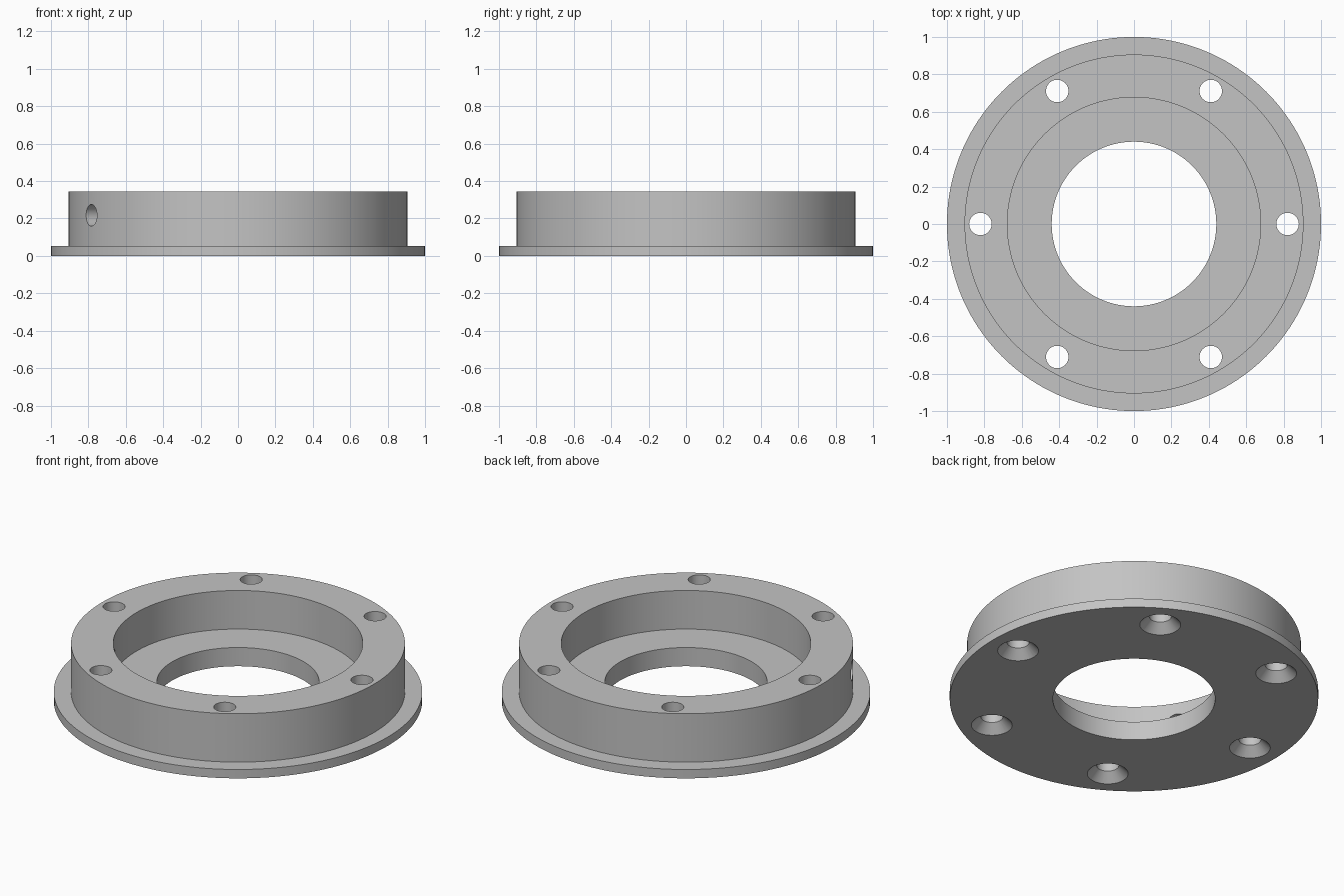
import bpy
import bmesh
from math import pi, radians
from mathutils import Matrix, Vector

if "Cube" in bpy.data.objects:
    bpy.data.objects.remove(bpy.data.objects["Cube"], do_unlink=True)


def lathe(name, profile, steps, closed):
    """Spin an (r, z) profile around the z axis."""
    bm = bmesh.new()
    verts = [bm.verts.new((r, 0, z)) for r, z in profile]
    edges = [bm.edges.new(pair) for pair in zip(verts, verts[1:])]
    if closed:
        edges.append(bm.edges.new((verts[-1], verts[0])))
    bmesh.ops.spin(bm, geom=verts + edges, cent=(0, 0, 0), axis=(0, 0, 1),
                   angle=2 * pi, steps=steps, use_merge=True)
    bmesh.ops.remove_doubles(bm, verts=bm.verts[:], dist=1e-5)
    bmesh.ops.recalc_face_normals(bm, faces=bm.faces[:])
    mesh = bpy.data.meshes.new(name)
    bm.to_mesh(mesh)
    bm.free()
    obj = bpy.data.objects.new(name, mesh)
    bpy.context.collection.objects.link(obj)
    return obj


def cut(target, cutter):
    """Subtract the cutter for good, then remove it."""
    cutter.hide_render = True
    bpy.context.view_layer.objects.active = target
    mod = target.modifiers.new("hole", "BOOLEAN")
    mod.operation = "DIFFERENCE"
    mod.solver = "EXACT"
    mod.object = cutter
    bpy.ops.object.modifier_apply(modifier=mod.name)
    bpy.data.objects.remove(cutter, do_unlink=True)


BORE, POCKET, BODY, FLANGE = 0.44, 0.677, 0.906, 1.0
FLANGE_TOP, FLOOR, TOP = 0.053, 0.112, 0.343
BOLT_CIRCLE, HOLE = 0.821, 0.06

# Flanged ring with a stepped bore
ring = lathe("flanged_ring", [
    (BORE, 0), (FLANGE, 0), (FLANGE, FLANGE_TOP), (BODY, FLANGE_TOP),
    (BODY, TOP), (POCKET, TOP), (POCKET, FLOOR), (BORE, FLOOR)], 160, True)

# Six bolt holes, countersunk from below
for i in range(6):
    cutter = lathe("bolt_cutter", [
        (0, -0.02), (0.131, -0.02), (HOLE, 0.051), (HOLE, 0.5), (0, 0.5)], 48, False)
    cutter.matrix_world = (Matrix.Rotation(i * pi / 3, 4, "Z")
                           @ Matrix.Translation((BOLT_CIRCLE, 0, 0)))
    cut(ring, cutter)

# Single radial hole through the wall, midway between two bolt holes
cutter = lathe("radial_cutter", [(0, 0.55), (0.058, 0.55), (0.058, 1.1), (0, 1.1)], 48, False)
cutter.matrix_world = (Matrix.Translation(Vector((0, 0, 0.217)))
                       @ Matrix.Rotation(radians(210), 4, "Z")
                       @ Matrix.Rotation(pi / 2, 4, "Y"))
cut(ring, cutter)

# Plain grey metal
grey = bpy.data.materials.new("grey_metal")
color = (0.55, 0.55, 0.55, 1)
grey.diffuse_color = color
grey.use_nodes = True
grey.node_tree.nodes["Principled BSDF"].inputs["Base Color"].default_value = color
ring.data.materials.clear()
ring.data.materials.append(grey)
for face in ring.data.polygons:
    face.material_index = 0

# Smooth round walls, crisp rims
bpy.ops.object.select_all(action="DESELECT")
ring.select_set(True)
bpy.context.view_layer.objects.active = ring
bpy.ops.object.shade_smooth_by_angle(angle=radians(30))
